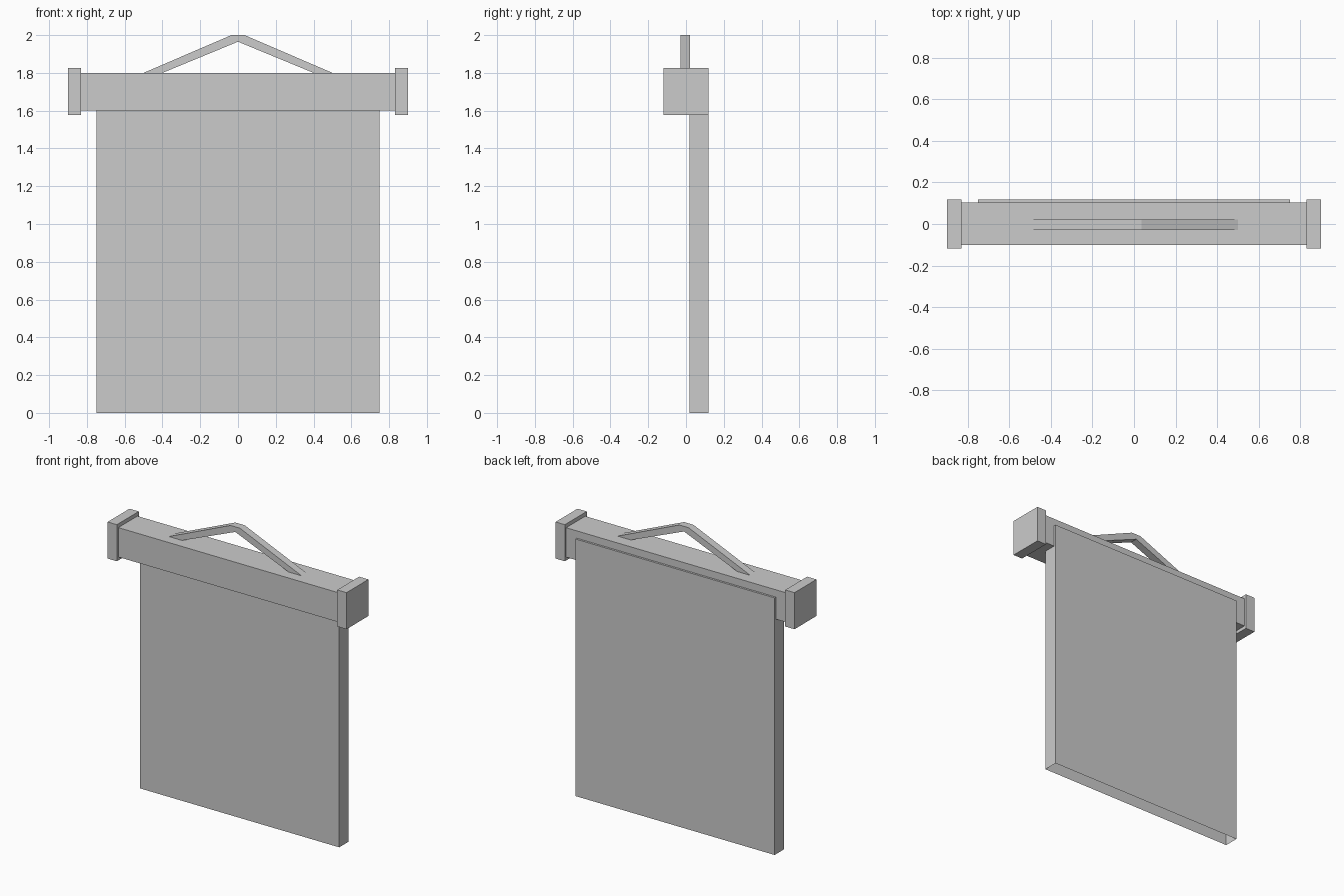
import bpy, bmesh

if "Cube" in bpy.data.objects:
    bpy.data.objects.remove(bpy.data.objects["Cube"])


def make_object(name, bm):
    bmesh.ops.recalc_face_normals(bm, faces=bm.faces)
    mesh = bpy.data.meshes.new(name)
    bm.to_mesh(mesh)
    bm.free()
    obj = bpy.data.objects.new(name, mesh)
    bpy.context.collection.objects.link(obj)
    return obj


def box(name, x, y, z, open_bottom=False):
    bm = bmesh.new()
    bmesh.ops.create_cube(bm, size=1)
    for v in bm.verts:
        v.co = [r[0] if c < 0 else r[1] for c, r in zip(v.co, (x, y, z))]
    if open_bottom:
        low = [f for f in bm.faces if all(v.co.z < z[0] + 1e-4 for v in f.verts)]
        bmesh.ops.delete(bm, geom=low, context='FACES_ONLY')
    return make_object(name, bm)


# Horizontal casing and its two end caps
box("top_bar", (-0.83, 0.83), (-0.102, 0.104), (1.6, 1.8))
for side, x in (("left", (-0.9, -0.83)), ("right", (0.83, 0.9))):
    box(side + "_end_cap", x, (-0.118, 0.118), (1.577, 1.826))

# Hanging panel, a shell open at the bottom that laps up the back of the bar
box("hanging_panel", (-0.75, 0.75), (0.018, 0.118), (0, 1.75), open_bottom=True)

# Bent hanger strap: half profile mirrored, then extruded in depth
half = [(0.5, 1.8), (0.035, 2.0)]
inner = [(-0.4, 1.8), (0.0, 1.965), (0.4, 1.8)]
profile = half + [(-x, z) for x, z in reversed(half)] + inner
bm = bmesh.new()
face = bm.faces.new([bm.verts.new((x, -0.03, z)) for x, z in profile])
ext = bmesh.ops.extrude_face_region(bm, geom=[face])
verts = [g for g in ext["geom"] if isinstance(g, bmesh.types.BMVert)]
bmesh.ops.translate(bm, verts=verts, vec=(0, 0.052, 0))
make_object("hanger_strap", bm)
